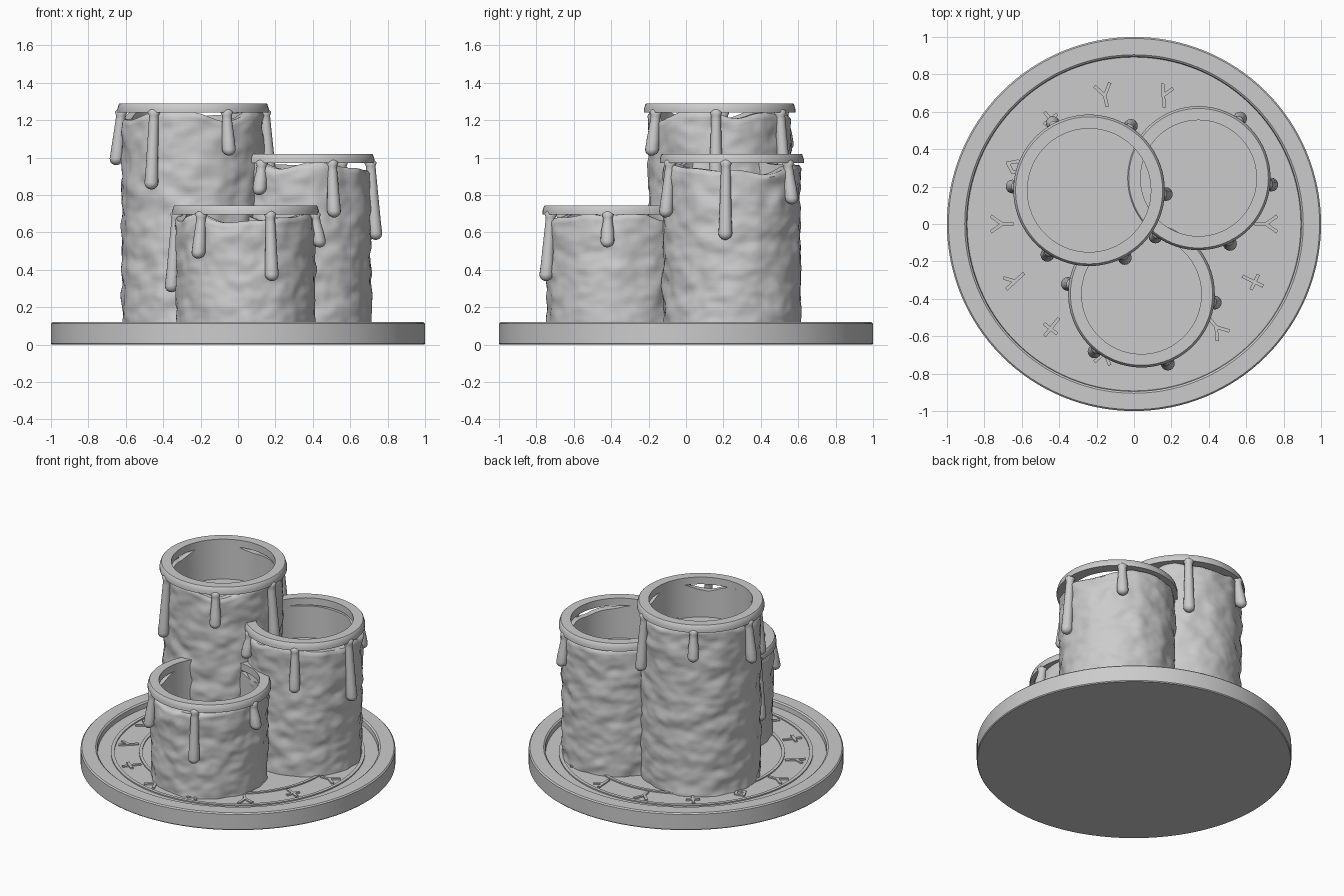
import bpy, bmesh
from math import sin, cos, pi, radians, atan2, hypot
from mathutils import Vector, Matrix, noise

cube = bpy.data.objects.get("Cube")
if cube:
    bpy.data.objects.remove(cube, do_unlink=True)

GREY = (0.6, 0.6, 0.6, 1)
mat = bpy.data.materials.new("plain grey")
mat.use_nodes = True
mat.diffuse_color = GREY
mat.node_tree.nodes["Principled BSDF"].inputs["Base Color"].default_value = GREY


def finish(name, bm, loc=(0, 0, 0), sharp=35):
    bmesh.ops.recalc_face_normals(bm, faces=bm.faces)
    mesh = bpy.data.meshes.new(name)
    bm.to_mesh(mesh)
    bm.free()
    mesh.materials.append(mat)
    mesh.shade_smooth()
    mesh.set_sharp_from_angle(angle=radians(sharp))
    obj = bpy.data.objects.new(name, mesh)
    obj.location = loc
    bpy.context.collection.objects.link(obj)
    return obj


def lathe(name, rows, segs, loc=(0, 0, 0), closed=False, sharp=35):
    """Spin rows around z; each row is (radius, z) or a function of the angle."""
    bm = bmesh.new()
    rings = []
    for row in rows:
        ring = []
        for i in range(segs):
            a = 2 * pi * i / segs
            r, z = row(a) if callable(row) else row
            ring.append(bm.verts.new((r * cos(a), r * sin(a), z)))
        rings.append(ring)
    pairs = list(zip(rings, rings[1:]))
    if closed:
        pairs.append((rings[-1], rings[0]))
    else:
        bm.faces.new(rings[0])
        bm.faces.new(rings[-1])
    for lo, hi in pairs:
        for i in range(segs):
            j = (i + 1) % segs
            bm.faces.new((lo[i], lo[j], hi[j], hi[i]))
    return finish(name, bm, loc, sharp)


# Round tray with a rim and two raised circles on its sunken floor
FLOOR, LINE = 0.08, 0.088


def circle_line(r0, r1):
    return [(r1, FLOOR), (r1, LINE), (r0, LINE), (r0, FLOOR)]


lathe("tray", [(0.995, 0), (1, 0.006), (1, 0.112), (0.992, 0.12), (0.905, 0.12),
               (0.895, 0.112), (0.892, FLOOR)]
      + circle_line(0.785, 0.808) + circle_line(0.608, 0.628), 128)

# Raised abstract marks between the circles: strokes in (tangent, outward) units
FORK = [((0, -1), (0, 0.1)), ((0, 0), (0.7, 1)), ((0, 0), (-0.7, 1))]
CROSS = [((0, -1), (0, 1)), ((-0.7, 0.2), (0.7, 0.2))]
DIAMOND = [((0, -0.8), (0.6, 0)), ((0.6, 0), (0, 0.8)),
           ((0, 0.8), (-0.6, 0)), ((-0.6, 0), (0, -0.8))]
BRANCH = [((0.3, -1), (-0.3, 1)), ((0, 0), (0.7, 0.8))]
ORDER = [FORK, BRANCH, CROSS, BRANCH, FORK, CROSS, DIAMOND]
ORDER += [FORK, BRANCH, CROSS, FORK, BRANCH, FORK, CROSS]

bm = bmesh.new()
for k, strokes in enumerate(ORDER):
    turn = Matrix.Rotation(2 * pi * k / len(ORDER) - pi / 2, 4, 'Z')
    for p, q in strokes:
        p, q = Vector(p) * 0.055, Vector(q) * 0.055
        d, mid = q - p, (p + q) / 2
        m = (turn @ Matrix.Translation((mid.x, mid.y + 0.705, FLOOR + 0.003))
             @ Matrix.Rotation(atan2(d.y, d.x), 4, 'Z')
             @ Matrix.Diagonal((d.length + 0.014, 0.018, 0.012, 1)))
        bmesh.ops.create_cube(bm, size=1, matrix=m)
finish("tray_marks", bm)


def candle(name, x, y, top, ring_r, bore_r, body_r, drips, seed):
    ring_z = top - 0.05
    shift = Vector((seed * 7.3, seed * 3.1, seed * 5.7))

    # Lumpy wax wall, uneven at its upper edge, with a smooth hollow
    def edge(a):
        n = noise.noise(Vector((1.6 * cos(a), 1.6 * sin(a), 0)) + shift)
        return min(ring_z + 0.005, ring_z - 0.012 + 0.07 * n)

    def wall(t, inset=0.0):
        def point(a):
            z = 0.07 + (edge(a) - 0.07) * t
            p = Vector((cos(a) * 3.2, sin(a) * 3.2, z * 11)) + shift
            bump = noise.noise(p) * 0.014 + noise.noise(p * 2.1) * 0.006
            return body_r + bump - inset, z
        return point

    count = int(top * 55)
    rows = [wall(i / count) for i in range(count)]
    rows += [wall(1, 0.012), lambda a: (bore_r, edge(a)), (bore_r, top - 0.28)]
    lathe(name + "_wax", rows, 128, (x, y, 0), sharp=50)

    # Melted rim
    lathe(name + "_rim", [(bore_r, ring_z), (ring_r, ring_z), (ring_r, ring_z + 0.02),
                          (ring_r - 0.008, top - 0.004), (ring_r - 0.012, top),
                          (bore_r, top)], 96, (x, y, 0), closed=True)

    # Drips hanging from the rim, swelling into a round bead
    for n, (dx, dy, low) in enumerate(drips):
        d = Vector((dx - x, dy - y)).normalized() * (ring_r - 0.002)
        bead = 0.037
        rows = [(bead * max(sin(t * pi / 12), 0.03), low + bead * (1 - cos(t * pi / 12)))
                for t in range(7)]
        rows += [(0.034, low + 0.09), (0.026, ring_z - 0.04), (0.026, ring_z - 0.015),
                 (0.034, ring_z + 0.004), (0.02, ring_z + 0.02)]
        drip = lathe(f"{name}_drip_{n + 1}", rows, 16, sharp=80)
        # Lean each drip slightly outward and keep its head inside the rim
        out = d.normalized()
        for v in drip.data.vertices:
            slide = 0.01 - 0.028 * (v.co.z - low) / (ring_z - low)
            v.co.x += x + d.x + out.x * slide
            v.co.y += y + d.y + out.y * slide


candle("tall_candle", -0.24, 0.18, 1.29, 0.405, 0.33, 0.38,
       [(-0.645, 0.2, 0.96), (-0.46, -0.16, 0.83), (-0.05, -0.18, 1.01),
        (0.165, 0.16, 0.86), (-0.02, 0.52, 0.86), (-0.44, 0.55, 1.04)], 1)
candle("middle_candle", 0.345, 0.245, 1.02, 0.385, 0.31, 0.367,
       [(0.74, 0.21, 0.56), (0.565, 0.56, 0.75), (0.51, -0.1, 0.68),
        (0.12, -0.06, 0.8)], 2)
candle("short_candle", 0.04, -0.375, 0.745, 0.392, 0.32, 0.37,
       [(-0.36, -0.32, 0.28), (-0.21, -0.68, 0.46), (0.18, -0.745, 0.34),
        (0.43, -0.42, 0.52)], 3)
